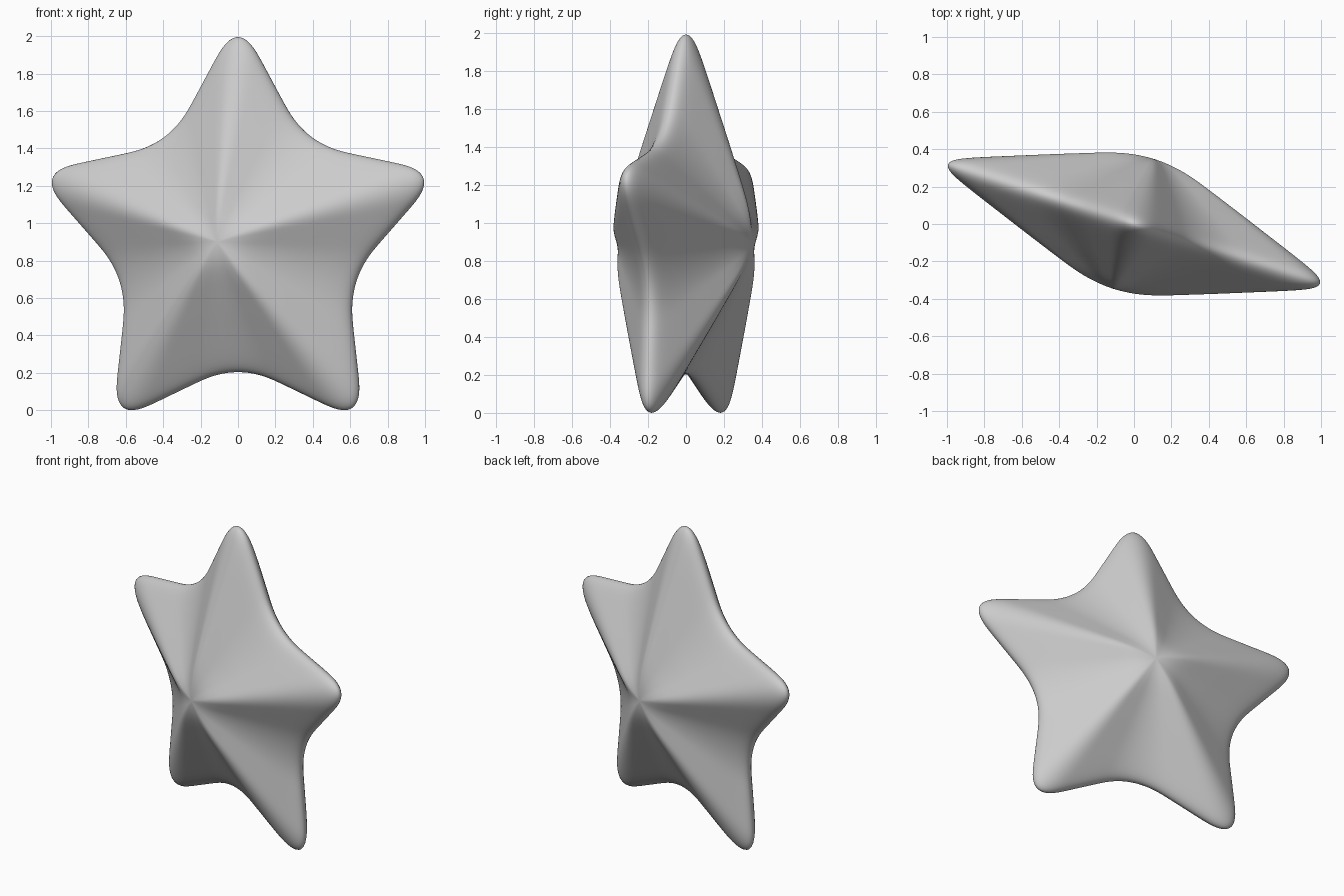
import bpy, bmesh, math
from mathutils import Vector, Matrix

if "Cube" in bpy.data.objects:
    bpy.data.objects.remove(bpy.data.objects["Cube"])

TIP, VALLEY, CENTRE_Z = 1.205, 0.65, 0.90
ROUND = 0.235          # length of edge used by each rounded corner
TURN = math.radians(-17.7)

# Rounded five-pointed outline in the local XZ plane
corners = []
for i in range(10):
    r = VALLEY if i % 2 else TIP
    a = math.pi / 2 + i * math.pi / 5
    corners.append(Vector((r * math.cos(a), 0, r * math.sin(a))))

outline = []
for i, v in enumerate(corners):
    p = v + (corners[i - 1] - v).normalized() * ROUND
    nxt = corners[(i + 1) % 10]
    q = v + (nxt - v).normalized() * ROUND
    for k in range(9):
        s = k / 8
        outline.append(p * (1 - s) ** 2 + v * 2 * s * (1 - s) + q * s * s)
    end = nxt + (v - nxt).normalized() * ROUND
    for k in (1, 2, 3):
        outline.append(q.lerp(end, k / 4))

# Half-thickness from the centre (0) to the rim (1)
profile = [(0.05, 0.362), (0.12, 0.354), (0.2, 0.335), (0.3, 0.3), (0.4, 0.262),
           (0.5, 0.225), (0.65, 0.167), (0.81, 0.106), (0.9, 0.07),
           (0.955, 0.045), (0.985, 0.024)]
rings = [(t, -h) for t, h in profile] + [(1, 0)] + [(t, h) for t, h in reversed(profile)]

# Puffy star body: scaled outlines bridged from front to back
bm = bmesh.new()
loops = [[bm.verts.new((p.x * t, y, p.z * t)) for p in outline] for t, y in rings]
n = len(outline)
for a, b in zip(loops, loops[1:]):
    for i in range(n):
        j = (i + 1) % n
        bm.faces.new((a[i], a[j], b[j], b[i]))
for loop, y in ((loops[0], -0.364), (loops[-1], 0.364)):
    pole = bm.verts.new((0, y, 0))
    for i in range(n):
        bm.faces.new((loop[i], loop[(i + 1) % n], pole))
bmesh.ops.recalc_face_normals(bm, faces=bm.faces)
bm.transform(Matrix.Translation((0, 0, CENTRE_Z)) @ Matrix.Rotation(TURN, 4, 'Z'))
for f in bm.faces:
    f.smooth = True
mesh = bpy.data.meshes.new("star")
bm.to_mesh(mesh)
bm.free()
star = bpy.data.objects.new("star", mesh)
bpy.context.collection.objects.link(star)

# Soften ridges and creases
soft = star.modifiers.new("soften", 'SUBSURF')
soft.levels = soft.render_levels = 1
